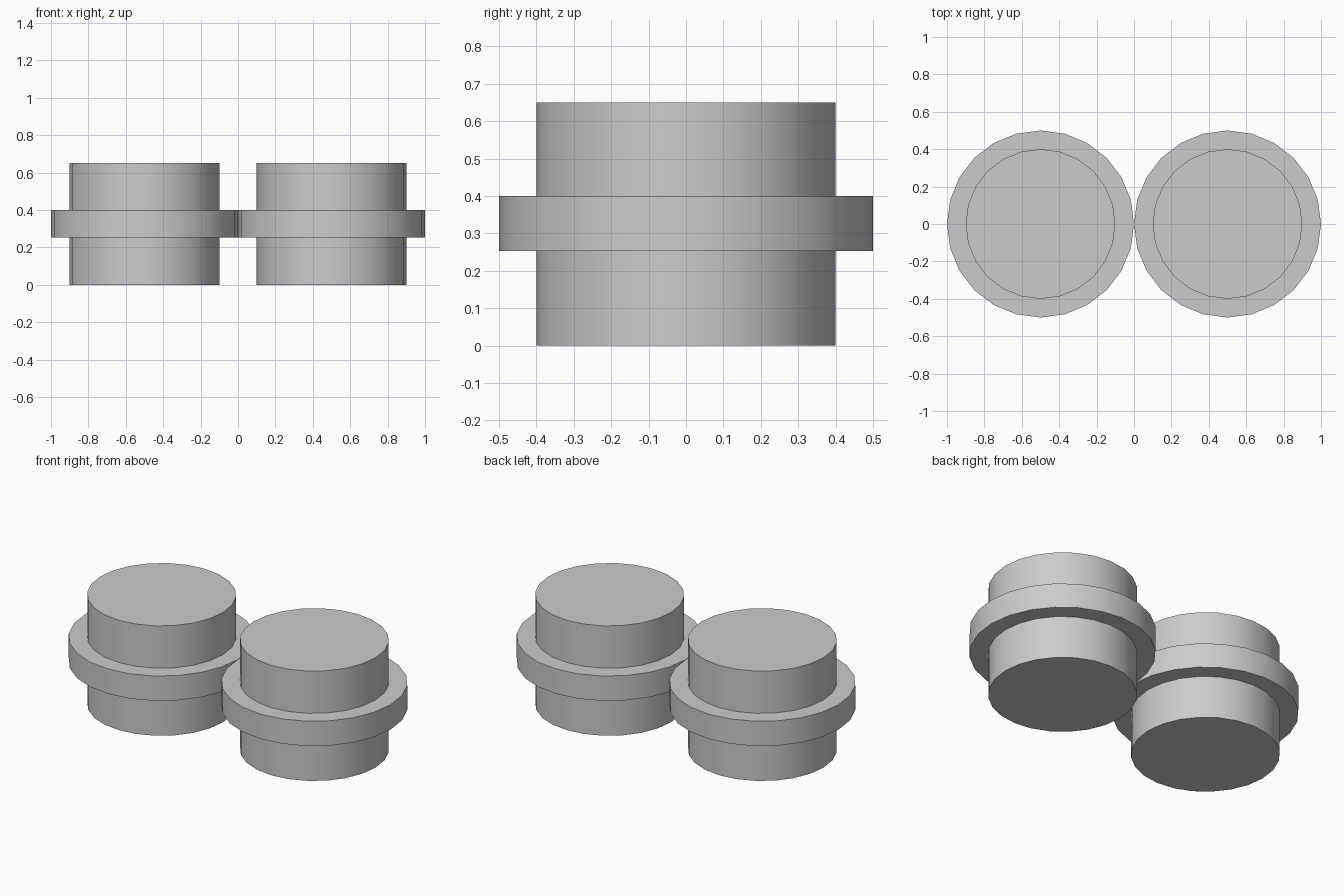
import bpy
import math

cube = bpy.data.objects.get("Cube")
if cube:
    bpy.data.objects.remove(cube, do_unlink=True)

# Plain grey used on every part
grey = bpy.data.materials.new("light_grey")
grey.use_nodes = True
colour = (0.6, 0.6, 0.6, 1.0)
grey.diffuse_color = colour
grey.node_tree.nodes["Principled BSDF"].inputs["Base Color"].default_value = colour


def add_disc(name, x, radius, bottom, top):
    """Upright 24-sided cylinder with smooth sides and sharp rims."""
    bpy.ops.mesh.primitive_cylinder_add(
        vertices=24, radius=radius, depth=top - bottom,
        location=(x, 0, (bottom + top) / 2))
    disc = bpy.context.object
    disc.name = name
    disc.data.name = name
    disc.data.materials.append(grey)
    bpy.ops.object.shade_smooth_by_angle(angle=math.radians(30))


# Two matching wheels side by side, their flanges touching in the middle
for side, x in (("left", 0.5), ("right", -0.5)):
    add_disc(side + "_drum", x, 0.4, 0, 0.65)
    add_disc(side + "_flange", x, 0.5, 0.253, 0.4)
